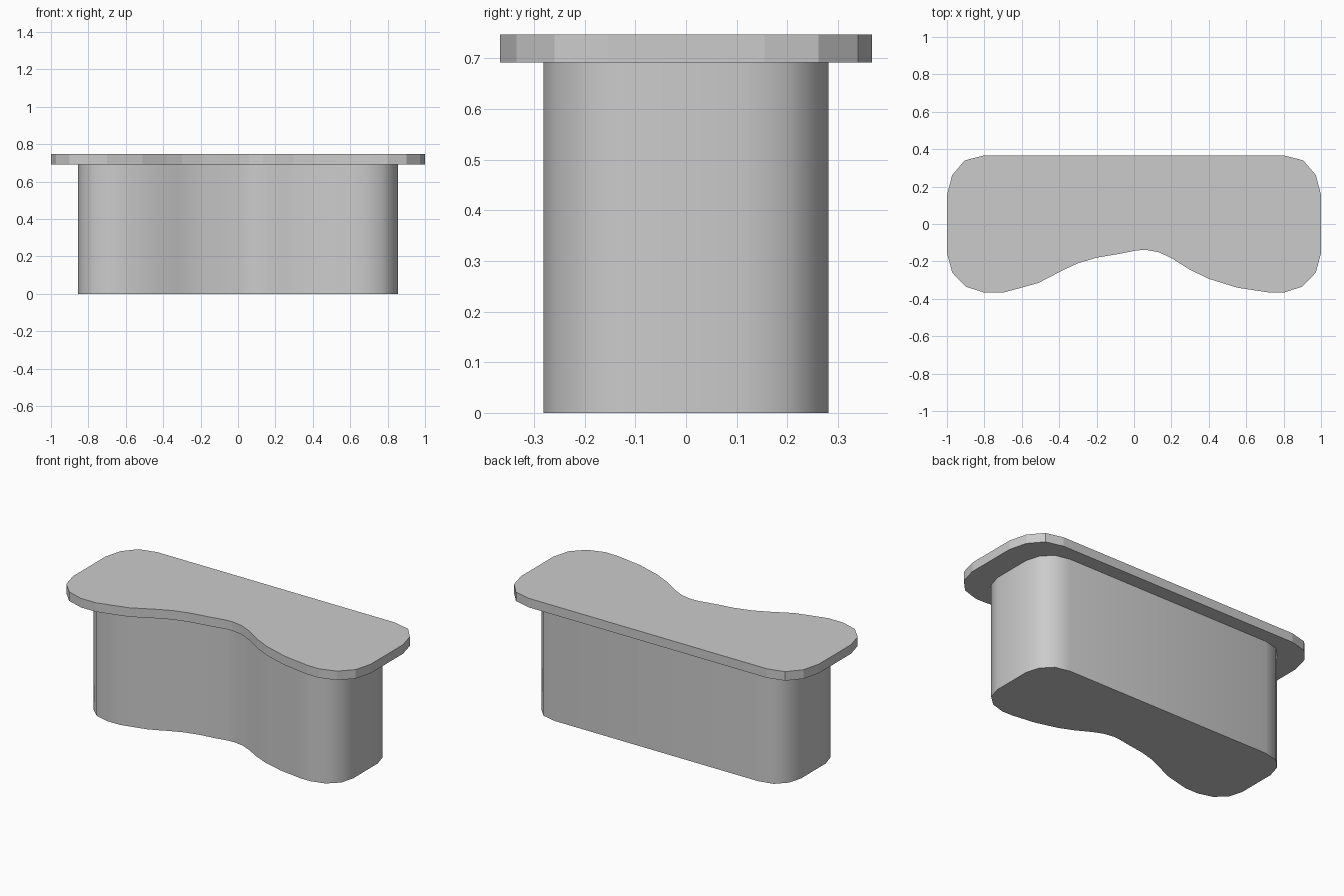
import bpy, bmesh, math

if "Cube" in bpy.data.objects:
    bpy.data.objects.remove(bpy.data.objects["Cube"])

# Right-hand rounded end, from lower corner to upper corner
END = [(0.8, -0.367), (0.9, -0.335), (0.972, -0.26), (1.0, -0.155),
       (1.0, 0.155), (0.972, 0.262), (0.905, 0.34), (0.8, 0.367)]
# Wavy front edge, left to right between the two ends
FRONT = [(-0.70, -0.367), (-0.60, -0.34), (-0.51, -0.315), (-0.38, -0.247),
         (-0.30, -0.21), (-0.20, -0.18), (-0.08, -0.16), (0.01, -0.142),
         (0.06, -0.138), (0.13, -0.15), (0.20, -0.182), (0.30, -0.245),
         (0.40, -0.293), (0.55, -0.34), (0.72, -0.366)]
OUTLINE = FRONT + END + [(-x, y) for x, y in reversed(END)]


def slab(name, sx, sy, z0, z1):
    """Extrude the scaled outline from z0 to z1."""
    bm = bmesh.new()
    face = bm.faces.new([bm.verts.new((x * sx, y * sy, z0)) for x, y in OUTLINE])
    ext = bmesh.ops.extrude_face_region(bm, geom=[face], use_keep_orig=True)
    top = [g for g in ext["geom"] if isinstance(g, bmesh.types.BMVert)]
    bmesh.ops.translate(bm, verts=top, vec=(0, 0, z1 - z0))
    bmesh.ops.recalc_face_normals(bm, faces=bm.faces)
    mesh = bpy.data.meshes.new(name)
    bm.to_mesh(mesh)
    bm.free()
    obj = bpy.data.objects.new(name, mesh)
    bpy.context.collection.objects.link(obj)
    return obj


# Overhanging flat-shaded counter top
slab("counter_top", 1.0, 1.0, 0.692, 0.747)

# Inset base body with smooth sides
base = slab("counter_base", 0.855, 0.768, 0.0, 0.692)
bpy.context.view_layer.objects.active = base
base.select_set(True)
bpy.ops.object.shade_smooth_by_angle(angle=math.radians(50))
